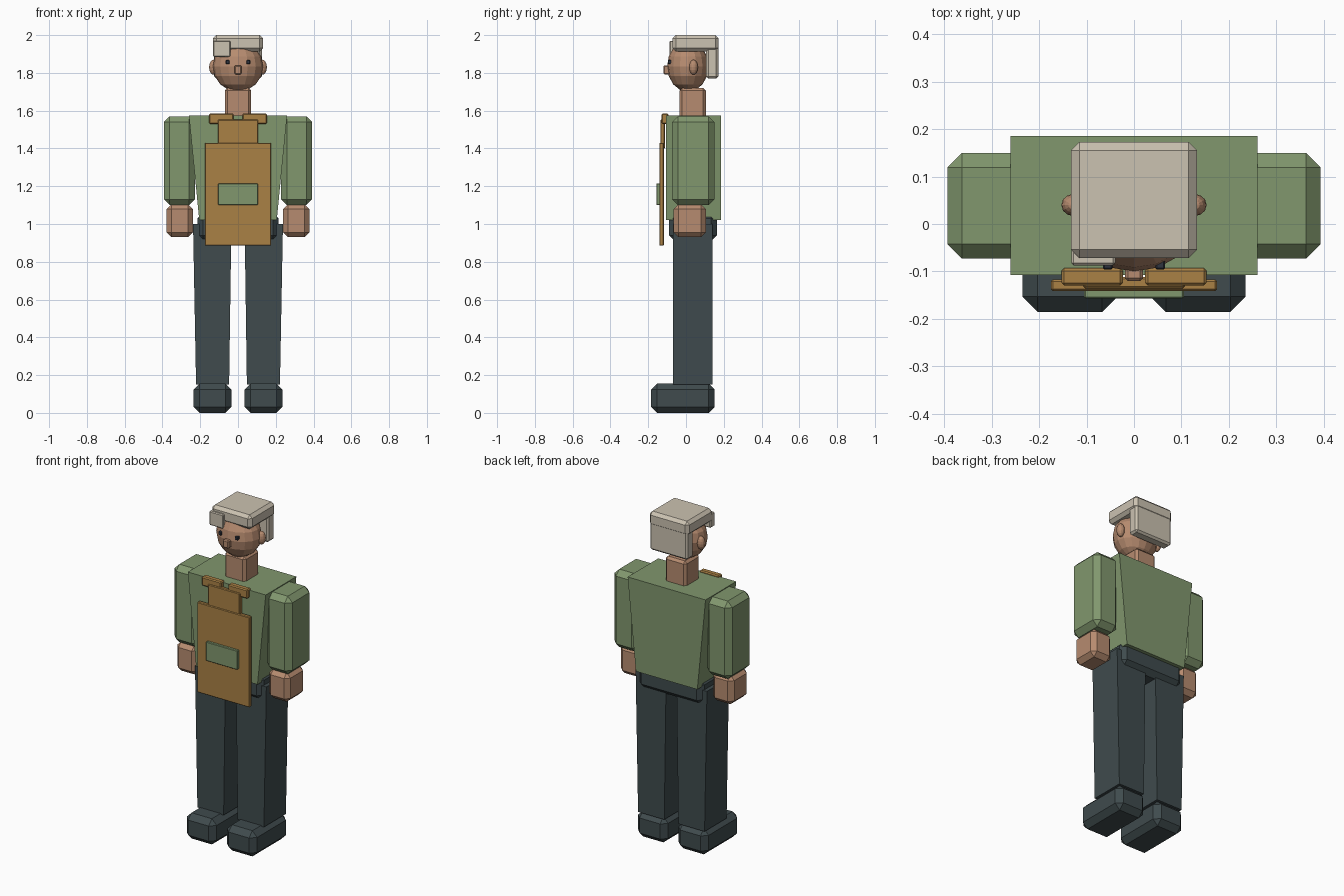
import bpy, bmesh
from mathutils import Matrix

if "Cube" in bpy.data.objects:
    bpy.data.objects.remove(bpy.data.objects["Cube"])


def material(name, rgb):
    m = bpy.data.materials.new(name)
    m.diffuse_color = (*rgb, 1)
    m.use_nodes = True
    m.node_tree.nodes["Principled BSDF"].inputs["Base Color"].default_value = m.diffuse_color
    return m


GREEN = material("sage_green", (0.22, 0.31, 0.155))
DARK = material("dark_slate", (0.05, 0.07, 0.075))
SKIN = material("skin", (0.47, 0.26, 0.16))
TAN = material("apron_tan", (0.40, 0.22, 0.06))
HAIR = material("pale_hair", (0.60, 0.54, 0.44))
EYE = material("eye_dark", (0.03, 0.035, 0.05))


def finish(name, bm, mat, bevel=0.0):
    bmesh.ops.recalc_face_normals(bm, faces=bm.faces)
    me = bpy.data.meshes.new(name)
    bm.to_mesh(me)
    bm.free()
    me.materials.append(mat)
    ob = bpy.data.objects.new(name, me)
    bpy.context.collection.objects.link(ob)
    if bevel:
        mod = ob.modifiers.new("chamfer", 'BEVEL')
        mod.width = bevel
        mod.segments = 1
        mod.limit_method = 'NONE'
    return ob


def box(name, x, y, z, mat, bevel=0.0, bottom_x=None):
    """Box from ranges; bottom_x gives a different x range at the bottom."""
    bm = bmesh.new()
    bmesh.ops.create_cube(bm, size=1)
    for v in bm.verts:
        xr = bottom_x if bottom_x and v.co.z < 0 else x
        v.co = [r[0] if c < 0 else r[1] for c, r in zip(v.co, (xr, y, z))]
    return finish(name, bm, mat, bevel)


def ball(name, centre, radii, mat, segments, rings):
    bm = bmesh.new()
    bmesh.ops.create_uvsphere(bm, u_segments=segments, v_segments=rings, radius=1)
    bm.transform(Matrix.Translation(centre) @ Matrix.Diagonal((*radii, 1)))
    return finish(name, bm, mat)


def pair(name, x, *args, bottom_x=None, **kw):
    for side, s in (("left", 1), ("right", -1)):
        flip = lambda r: tuple(sorted(s * c for c in r)) if r else None
        box(f"{side}_{name}", flip(x), *args, bottom_x=flip(bottom_x), **kw)


# Legs, shoes and hips
pair("shoe", (0.035, 0.235), (-0.185, 0.152), (0, 0.155), DARK, bevel=0.032)
pair("leg", (0.035, 0.238), (-0.07, 0.14), (0.15, 1.0), DARK, bottom_x=(0.047, 0.222))
box("hips", (-0.215, 0.215), (-0.09, 0.163), (0.91, 1.06), DARK, 0.03)

# Torso, arms and hands
box("shirt", (-0.26, 0.26), (-0.107, 0.185), (1.02, 1.575), GREEN, bottom_x=(-0.205, 0.205))
pair("sleeve", (0.228, 0.393), (-0.073, 0.15), (1.1, 1.57), GREEN, bevel=0.031)
pair("hand", (0.238, 0.378), (-0.065, 0.105), (0.93, 1.105), SKIN, bevel=0.026)

# Neck, head and face
box("neck", (-0.07, 0.07), (-0.035, 0.105), (1.56, 1.72), SKIN, 0.014)
ball("head", (0, 0.01, 1.835), (0.133, 0.11, 0.135), SKIN, 16, 8)
for side, s in (("left", 1), ("right", -1)):
    ball(f"{side}_ear", (0.129 * s, 0.04, 1.83), (0.024, 0.023, 0.04), SKIN, 12, 8)
pair("eye", (0.045, 0.065), (-0.096, -0.07), (1.846, 1.868), EYE, bevel=0.003)
box("nose", (-0.019, 0.019), (-0.12, -0.085), (1.792, 1.84), SKIN, 0.006)

# Blocky hair
box("hair_top", (-0.133, 0.133), (-0.072, 0.173), (1.914, 2.0), HAIR, 0.018)
box("hair_back", (-0.126, 0.126), (0.107, 0.171), (1.77, 1.96), HAIR, 0.011)
box("hair_tuft", (-0.132, -0.039), (-0.087, -0.045), (1.885, 1.97), HAIR, 0.005)

# Apron
box("apron_panel", (-0.175, 0.175), (-0.141, -0.117), (0.885, 1.43), TAN, 0.004)
box("apron_bib", (-0.107, 0.107), (-0.136, -0.112), (1.4, 1.553), TAN, 0.004)
pair("apron_strap", (0.023, 0.153), (-0.13, -0.093), (1.53, 1.585), TAN, bevel=0.006)
box("apron_pocket", (-0.105, 0.105), (-0.157, -0.138), (1.1, 1.215), GREEN, 0.003)
